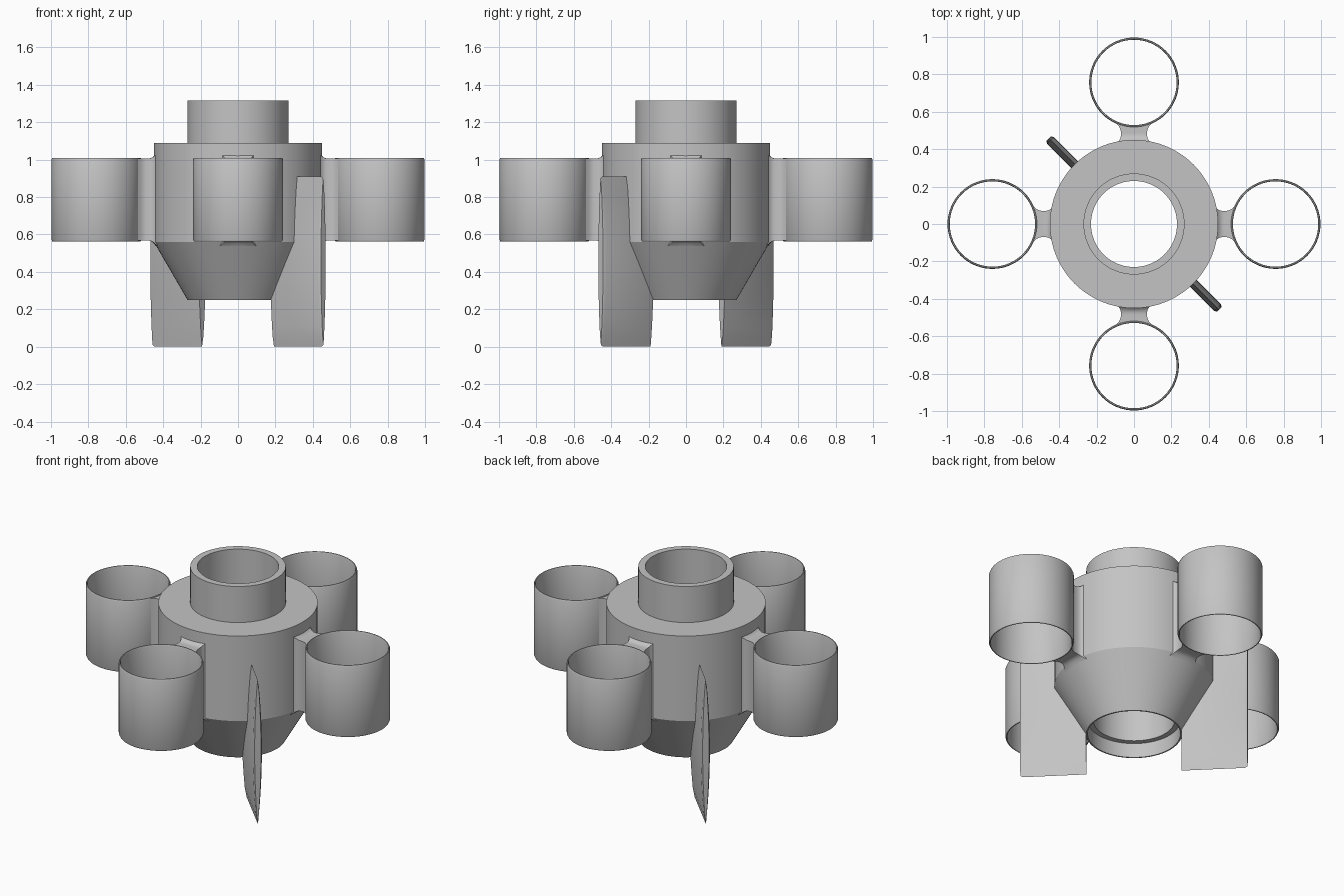
import bpy, bmesh, math
from mathutils import Matrix

old = bpy.data.objects.get("Cube")
if old:
    bpy.data.objects.remove(old, do_unlink=True)

grey = bpy.data.materials.new("plain_grey")
grey.use_nodes = True
grey.diffuse_color = (0.55, 0.55, 0.55, 1)
grey.node_tree.nodes["Principled BSDF"].inputs["Base Color"].default_value = (0.55, 0.55, 0.55, 1)


def finish(name, bm, matrix=None, angle=30):
    bmesh.ops.recalc_face_normals(bm, faces=bm.faces)
    if matrix:
        bm.transform(matrix)
    mesh = bpy.data.meshes.new(name)
    bm.to_mesh(mesh)
    bm.free()
    mesh.materials.append(grey)
    obj = bpy.data.objects.new(name, mesh)
    bpy.context.collection.objects.link(obj)
    bpy.ops.object.select_all(action="DESELECT")
    obj.select_set(True)
    bpy.context.view_layer.objects.active = obj
    bpy.ops.object.shade_smooth_by_angle(angle=math.radians(angle))
    return obj


def ring_solid(name, profile, matrix=None, steps=64):
    """Turn a closed (radius, height) outline around the z axis."""
    bm = bmesh.new()
    rings = []
    for i in range(steps):
        a = math.tau * i / steps
        rings.append([bm.verts.new((r * math.cos(a), r * math.sin(a), z)) for r, z in profile])
    n = len(profile)
    for i in range(steps):
        p, q = rings[i], rings[(i + 1) % steps]
        for j in range(n):
            k = (j + 1) % n
            bm.faces.new((p[j], q[j], q[k], p[k]))
    return finish(name, bm, matrix)


def strut(name, matrix, nu=10, nv=6):
    """Web from the body to a pod, flaring at both ends."""
    bm = bmesh.new()
    layers = []
    for top in (True, False):
        grid = []
        for i in range(nu + 1):
            t = i / nu
            half = 0.07 + 0.025 * abs(2 * t - 1) ** 3
            rise = 0.03 * max(0, 1 - 1.6 * t) ** 3
            row = []
            for j in range(nv + 1):
                y = half * (2 * j / nv - 1)
                start = math.sqrt(0.44 ** 2 - y * y)
                end = 0.755 - math.sqrt(0.235 ** 2 - y * y)
                z = 1.005 + rise if top else 0.568 - rise
                row.append(bm.verts.new((start + (end - start) * t, y, z)))
            grid.append(row)
        for i in range(nu):
            for j in range(nv):
                bm.faces.new((grid[i][j], grid[i + 1][j], grid[i + 1][j + 1], grid[i][j + 1]))
        layers.append(grid)
    a, b = layers
    for i in range(nu):
        for j in (0, nv):
            bm.faces.new((a[i][j], a[i + 1][j], b[i + 1][j], b[i][j]))
    for j in range(nv):
        for i in (0, nu):
            bm.faces.new((a[i][j], a[i][j + 1], b[i][j + 1], b[i][j]))
    return finish(name, bm, matrix)


def fin(name, matrix, steps=16):
    """Radial plate with a lens-shaped upright section."""
    bm = bmesh.new()
    height, thick = 0.91, 0.024
    outline = []
    for side in (1, -1):
        for i in range(steps):
            t = i / steps if side > 0 else 1 - i / steps
            outline.append((side * (0.002 + thick * math.sin(math.pi * t) ** 0.8), height * t))
    # slightly narrowed end sections soften the outer edge
    sections = []
    for x, scale in ((0.27, 1), (0.63, 1), (0.645, 0.7)):
        sections.append([bm.verts.new((x, y * scale, height / 2 + (z - height / 2) * (0.98 + 0.02 * (scale > 0.9))))
                         for y, z in outline])
    n = len(outline)
    for p, q in zip(sections, sections[1:]):
        for j in range(n):
            k = (j + 1) % n
            bm.faces.new((p[j], p[k], q[k], q[j]))
    bm.faces.new(sections[0])
    bm.faces.new(sections[-1])
    return finish(name, bm, matrix)


# Main hub: tapered base, drum, neck and open bore
ring_solid("body", [(0.27, 0.25), (0.45, 0.56), (0.45, 1.09), (0.27, 1.09), (0.27, 1.315),
                    (0.23, 1.315), (0.23, 0.34), (0.262, 0.34), (0.262, 0.25)], steps=80)

# Four open pods with rounded rims, each held by a strut
pod_outline = [(0.236, 0.563), (0.24, 0.572), (0.24, 1.001), (0.236, 1.01),
               (0.231, 1.01), (0.228, 1.001), (0.228, 0.572), (0.231, 0.563)]
for i, side in enumerate(("left", "back", "right", "front")):
    turn = Matrix.Rotation(i * math.pi / 2, 4, "Z")
    ring_solid(side + "_pod", pod_outline, turn @ Matrix.Translation((0.757, 0, 0)))
    strut(side + "_strut", turn)

# Two opposite fins that serve as legs
fin("front_left_fin", Matrix.Rotation(-math.pi / 4, 4, "Z"))
fin("back_right_fin", Matrix.Rotation(3 * math.pi / 4, 4, "Z"))
